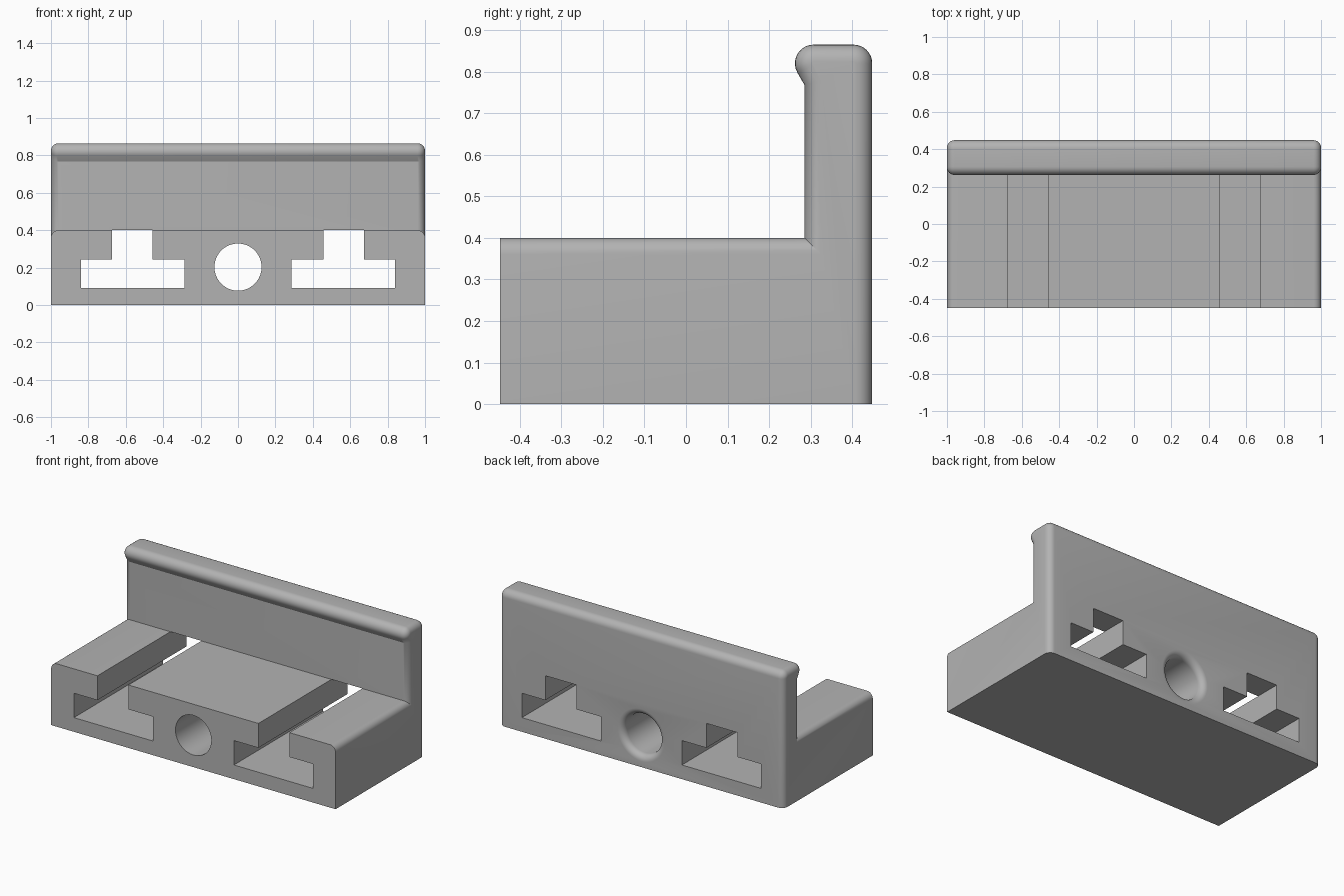
import bpy, bmesh, math
from mathutils import Vector

cube = bpy.data.objects.get("Cube")
if cube:
    bpy.data.objects.remove(cube, do_unlink=True)

# Single grey material
grey = bpy.data.materials.new("light grey")
grey.use_nodes = True
grey.diffuse_color = (0.45, 0.45, 0.45, 1)
grey.node_tree.nodes["Principled BSDF"].inputs["Base Color"].default_value = grey.diffuse_color


def finish(name, bm):
    bmesh.ops.recalc_face_normals(bm, faces=bm.faces)
    mesh = bpy.data.meshes.new(name)
    bm.to_mesh(mesh)
    bm.free()
    mesh.materials.append(grey)
    obj = bpy.data.objects.new(name, mesh)
    bpy.context.collection.objects.link(obj)
    return obj


def prism(bm, points, sweep):
    """Close a planar outline and sweep it into a solid."""
    face = bm.faces.new([bm.verts.new(p) for p in points])
    made = bmesh.ops.extrude_face_region(bm, geom=[face])["geom"]
    moved = [v for v in made if isinstance(v, bmesh.types.BMVert)]
    bmesh.ops.translate(bm, verts=moved, vec=Vector(sweep))


def arc(cy, cz, r, start, end, steps):
    angles = [math.radians(start + (end - start) * i / steps) for i in range(steps + 1)]
    return [(cy + r * math.cos(a), cz + r * math.sin(a)) for a in angles]


# Body: L-shaped side profile with a rounded lip on top of the wall
HALF, BACK, TOP, STEP, R = 1.0, 0.448, 0.865, 0.4, 0.045
profile = [(-BACK, 0), (BACK, 0)]
profile += arc(BACK - R, TOP - R, R, 0, 90, 8)
profile += arc(0.307, TOP - R, R, 90, 210, 10)
profile += [(0.285, 0.768), (0.285, STEP), (-BACK, STEP)]
bm = bmesh.new()
prism(bm, [(-HALF, y, z) for y, z in profile], (2 * HALF, 0, 0))

# Round both end outlines except along the bottom and the front face
def rounded(edge):
    a, b = (v.co for v in edge.verts)
    at_end = abs(a.x) > 0.99 and abs(a.x - b.x) < 0.01
    bottom = max(a.z, b.z) < 0.01
    front = max(a.y, b.y) < -BACK + 0.01
    return at_end and not bottom and not front


bmesh.ops.bevel(bm, geom=[e for e in bm.edges if rounded(e)], offset=0.04,
                offset_type='OFFSET', segments=6, profile=0.5, affect='EDGES')
body = finish("slotted_bracket", bm)

# T-slot cutters, mirrored left and right
bm = bmesh.new()
for side in (-1, 1):
    outline = [(0.285, 0.09), (0.84, 0.09), (0.84, 0.245), (0.675, 0.245),
               (0.675, 0.4005), (0.457, 0.4005), (0.457, 0.245), (0.285, 0.245)]
    prism(bm, [(side * x, -0.6, z) for x, z in outline], (0, 1.2, 0))
slots = finish("t_slot_cutter", bm)

# Centre hole cutter, flared where it leaves the back
HOLE, FLARE, SIDES = 0.126, 0.04, 64
stations = [(-0.6, HOLE)]
stations += [(BACK - FLARE + FLARE * math.sin(t), HOLE + FLARE * (1 - math.cos(t)))
             for t in (math.pi / 2 * i / 6 for i in range(7))]
stations += [(0.6, HOLE + FLARE)]
bm = bmesh.new()
rings = []
for y, r in stations:
    turns = [2 * math.pi * i / SIDES for i in range(SIDES)]
    rings.append([bm.verts.new((r * math.cos(t), y, 0.203 + r * math.sin(t))) for t in turns])
for a, b in zip(rings, rings[1:]):
    for i in range(SIDES):
        j = (i + 1) % SIDES
        bm.faces.new((a[i], a[j], b[j], b[i]))
bm.faces.new(rings[0])
bm.faces.new(rings[-1])
hole = finish("centre_hole_cutter", bm)

# Cut the slots and the hole
bpy.context.view_layer.objects.active = body
for cutter in (slots, hole):
    mod = body.modifiers.new(cutter.name, 'BOOLEAN')
    mod.operation = 'DIFFERENCE'
    mod.solver = 'EXACT'
    mod.object = cutter
    bpy.ops.object.modifier_apply(modifier=mod.name)
    bpy.data.objects.remove(cutter, do_unlink=True)

bpy.ops.object.select_all(action='DESELECT')
body.select_set(True)
bpy.ops.object.shade_smooth_by_angle(angle=math.radians(28))
